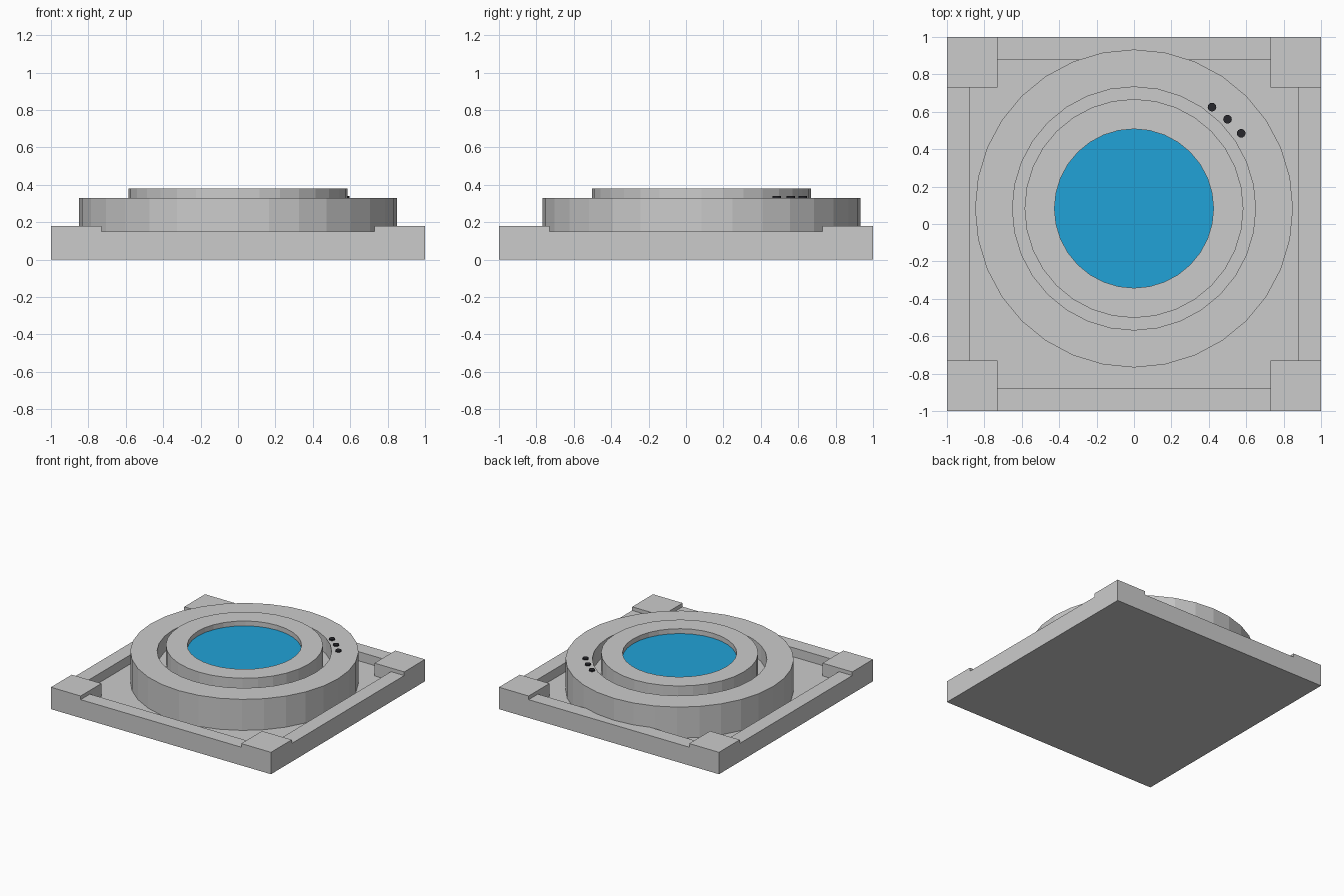
import bpy, bmesh, math

if "Cube" in bpy.data.objects:
    bpy.data.objects.remove(bpy.data.objects["Cube"])

CENTER_Y = 0.083


def finish(name, bm, color=None):
    bmesh.ops.recalc_face_normals(bm, faces=bm.faces)
    me = bpy.data.meshes.new(name)
    bm.to_mesh(me)
    bm.free()
    ob = bpy.data.objects.new(name, me)
    bpy.context.collection.objects.link(ob)
    if color:
        mat = bpy.data.materials.new(name + "_colour")
        mat.diffuse_color = color
        mat.use_nodes = True
        mat.node_tree.nodes["Principled BSDF"].inputs["Base Color"].default_value = mat.diffuse_color
        me.materials.append(mat)
    return ob


def lathe(name, profile, sides=32):
    """Closed (radius, z) profile swept around the vertical axis."""
    bm = bmesh.new()
    rings = []
    for k in range(sides):
        a = 2 * math.pi * k / sides
        rings.append([bm.verts.new((r * math.cos(a), CENTER_Y + r * math.sin(a), z))
                      for r, z in profile])
    n = len(profile)
    for k in range(sides):
        p, q = rings[k], rings[(k + 1) % sides]
        for i in range(n):
            j = (i + 1) % n
            bm.faces.new((p[i], q[i], q[j], p[j]))
    return finish(name, bm)


def disc(name, x, y, z0, z1, r, sides, color):
    bm = bmesh.new()
    bmesh.ops.create_cone(bm, cap_ends=True, segments=sides, radius1=r, radius2=r, depth=z1 - z0)
    bmesh.ops.translate(bm, verts=bm.verts, vec=(x, y, (z0 + z1) / 2))
    return finish(name, bm, color)


# Square base: stepped plate with recessed floor, rims and raised corners
cuts = [-1, -0.88, -0.73, 0.73, 0.88, 1]


def height(i, j):
    if not (0 <= i < 5 and 0 <= j < 5):
        return 0
    if i != 2 and j != 2:
        return 0.18
    return 0.15 if i in (0, 4) or j in (0, 4) else 0.075


bm = bmesh.new()


def quad(*pts):
    bm.faces.new([bm.verts.new(p) for p in pts])


for i in range(5):
    for j in range(5):
        x0, x1, y0, y1 = cuts[i], cuts[i + 1], cuts[j], cuts[j + 1]
        h = height(i, j)
        for z in (0, h):
            quad((x0, y0, z), (x1, y0, z), (x1, y1, z), (x0, y1, z))
        for di, dj, a, b in ((-1, 0, (x0, y0), (x0, y1)), (1, 0, (x1, y0), (x1, y1)),
                             (0, -1, (x0, y0), (x1, y0)), (0, 1, (x0, y1), (x1, y1))):
            g = height(i + di, j + dj)
            if g < h:
                quad((*a, g), (*b, g), (*b, h), (*a, h))
bmesh.ops.remove_doubles(bm, verts=bm.verts, dist=1e-4)
finish("base_plate", bm)

# Round basin: outer ring, groove and raised inner collar
lathe("outer_ring", [(0.85, 0.075), (0.85, 0.33), (0.65, 0.33), (0.65, 0.2),
                     (0.55, 0.2), (0.55, 0.075)])
lathe("inner_collar", [(0.585, 0.2), (0.585, 0.38), (0.425, 0.38), (0.425, 0.2)])

# Blue surface inside the collar
disc("blue_surface", 0, CENTER_Y, 0.2, 0.34, 0.425, 32, (0.015, 0.36, 0.68, 1))

# Three small dark studs on the outer ring
for k, (x, y) in enumerate([(0.417, 0.625), (0.5, 0.56), (0.573, 0.485)]):
    disc(f"stud_{k + 1}", x, y, 0.32, 0.34, 0.023, 16, (0.02, 0.02, 0.025, 1))
